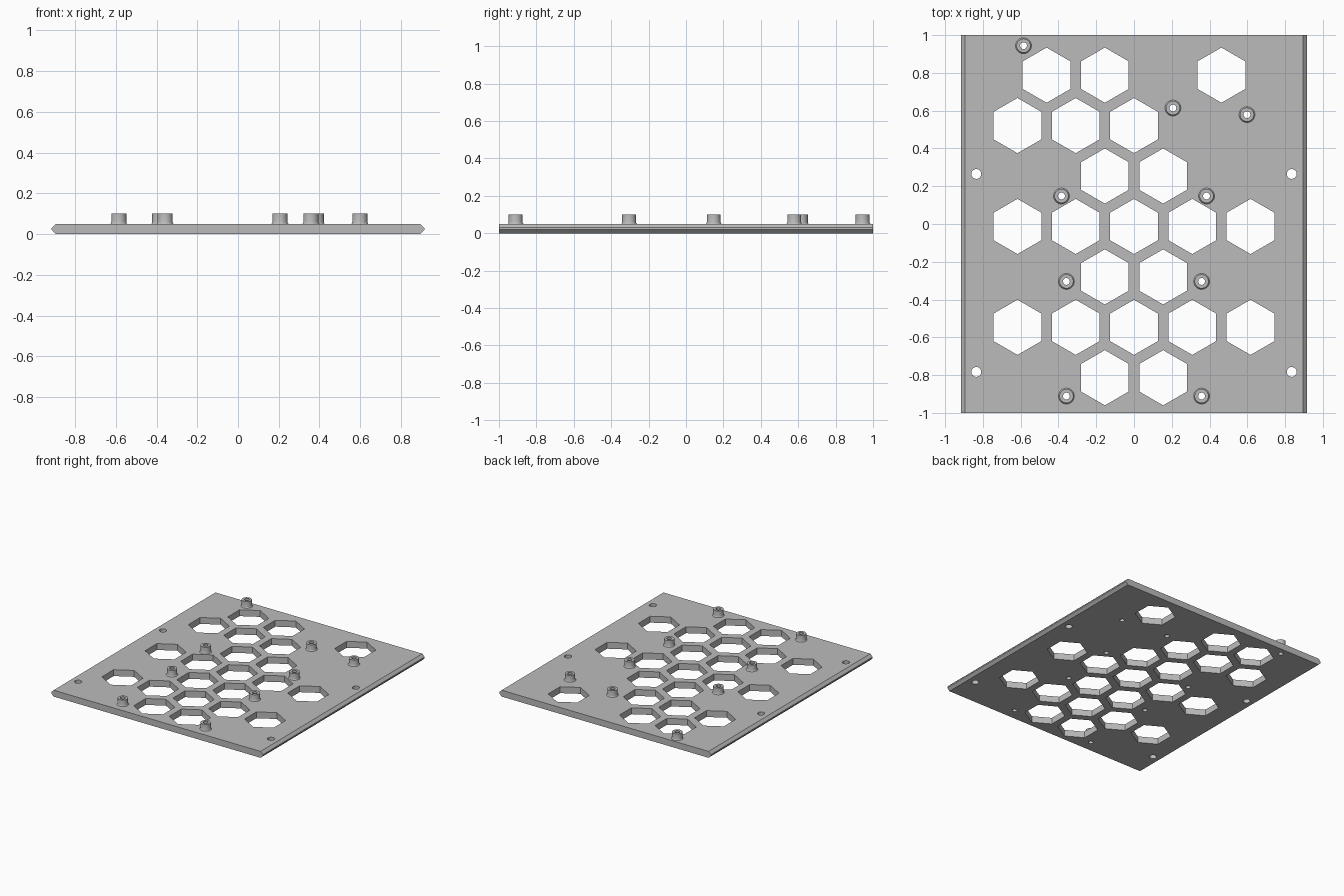
import bpy, bmesh, math

if "Cube" in bpy.data.objects:
    bpy.data.objects.remove(bpy.data.objects["Cube"], do_unlink=True)

grey = bpy.data.materials.new("plain grey")
grey.use_nodes = True
COLOUR = (0.5, 0.5, 0.5, 1)
grey.diffuse_color = COLOUR
grey.node_tree.nodes["Principled BSDF"].inputs["Base Color"].default_value = COLOUR

THICK, TOP = 0.05, 0.10
PITCH, ROW, HEX_R, ROW_MID = 0.3085, 0.267, 0.146, -0.013
BORE = 0.018

# Honeycomb rows from back to front: columns counted in hexagon pitches
ROWS = {3: (-1.5, -0.5, 1.5), 2: (-2, -1, 0), 1: (-0.5, 0.5),
        0: (-2, -1, 0, 1, 2), -1: (-0.5, 0.5),
        -2: (-2, -1, 0, 1, 2), -3: (-0.5, 0.5)}
SCREWS = [(s * 0.835, y) for s in (-1, 1) for y in (0.265, -0.783)]
POSTS = [(-0.585, 0.944), (0.206, 0.614), (0.598, 0.579)]
POSTS += [(s * x, y) for s in (-1, 1)
          for x, y in ((0.384, 0.148), (0.358, -0.304), (0.358, -0.911))]


def make_object(name, bm):
    bmesh.ops.recalc_face_normals(bm, faces=bm.faces)
    mesh = bpy.data.meshes.new(name)
    bm.to_mesh(mesh)
    bm.free()
    mesh.materials.append(grey)
    obj = bpy.data.objects.new(name, mesh)
    bpy.context.collection.objects.link(obj)
    return obj


def add_prism(bm, x, y, radius, sides):
    """Vertical prism passing right through the plate, one corner facing +y."""
    rings = []
    for z in (-0.1, 0.2):
        angles = [math.pi / 2 + math.tau * i / sides for i in range(sides)]
        rings.append([bm.verts.new((x + radius * math.cos(a),
                                    y + radius * math.sin(a), z)) for a in angles])
    low, high = rings
    bm.faces.new(low[::-1])
    bm.faces.new(high)
    for i in range(sides):
        j = (i + 1) % sides
        bm.faces.new((low[i], low[j], high[j], high[i]))


# Plate: pointed-edge profile extruded from front to back
half = [(0.895, 0), (0.915, 0.02), (0.915, 0.03), (0.895, THICK)]
profile = half + [(-x, z) for x, z in reversed(half)]
bm = bmesh.new()
face = bm.faces.new([bm.verts.new((x, -1, z)) for x, z in profile])
extruded = bmesh.ops.extrude_face_region(bm, geom=[face], use_keep_orig=True)
bmesh.ops.translate(bm, vec=(0, 2, 0), verts=[
    v for v in extruded["geom"] if isinstance(v, bmesh.types.BMVert)])
plate = make_object("base_plate", bm)

# Cutter for the honeycomb, the screw holes and the post bores
bm = bmesh.new()
for row, columns in ROWS.items():
    for column in columns:
        add_prism(bm, column * PITCH, ROW_MID + row * ROW, HEX_R, 6)
for x, y in SCREWS:
    add_prism(bm, x, y, 0.026, 32)
for x, y in POSTS:
    add_prism(bm, x, y, BORE, 32)
cutter = make_object("hole_cutter", bm)
cutter.hide_render = True

cut = plate.modifiers.new("holes", 'BOOLEAN')
cut.operation = 'DIFFERENCE'
cut.solver = 'EXACT'
cut.object = cutter
bpy.context.view_layer.objects.active = plate
plate.select_set(True)
bpy.ops.object.modifier_apply(modifier=cut.name)
bpy.data.objects.remove(cutter, do_unlink=True)

# Standoff posts: a turned tube with a small fillet at the foot
tube = [(0.042, THICK), (0.039, 0.053), (0.037, 0.059),
        (0.037, TOP), (BORE, TOP), (BORE, THICK)]
for number, (x, y) in enumerate(POSTS, 1):
    bm = bmesh.new()
    points = [bm.verts.new((r, 0, z)) for r, z in tube]
    edges = [bm.edges.new(pair) for pair in zip(points, points[1:])]
    bmesh.ops.spin(bm, geom=points + edges, cent=(0, 0, 0), axis=(0, 0, 1),
                   angle=math.tau, steps=32, use_merge=True)
    bmesh.ops.remove_doubles(bm, verts=bm.verts, dist=0.0001)
    post = make_object(f"standoff_post_{number}", bm)
    post.location = (x, y, 0)
    post.select_set(True)

bpy.ops.object.shade_smooth_by_angle(angle=math.radians(35))
